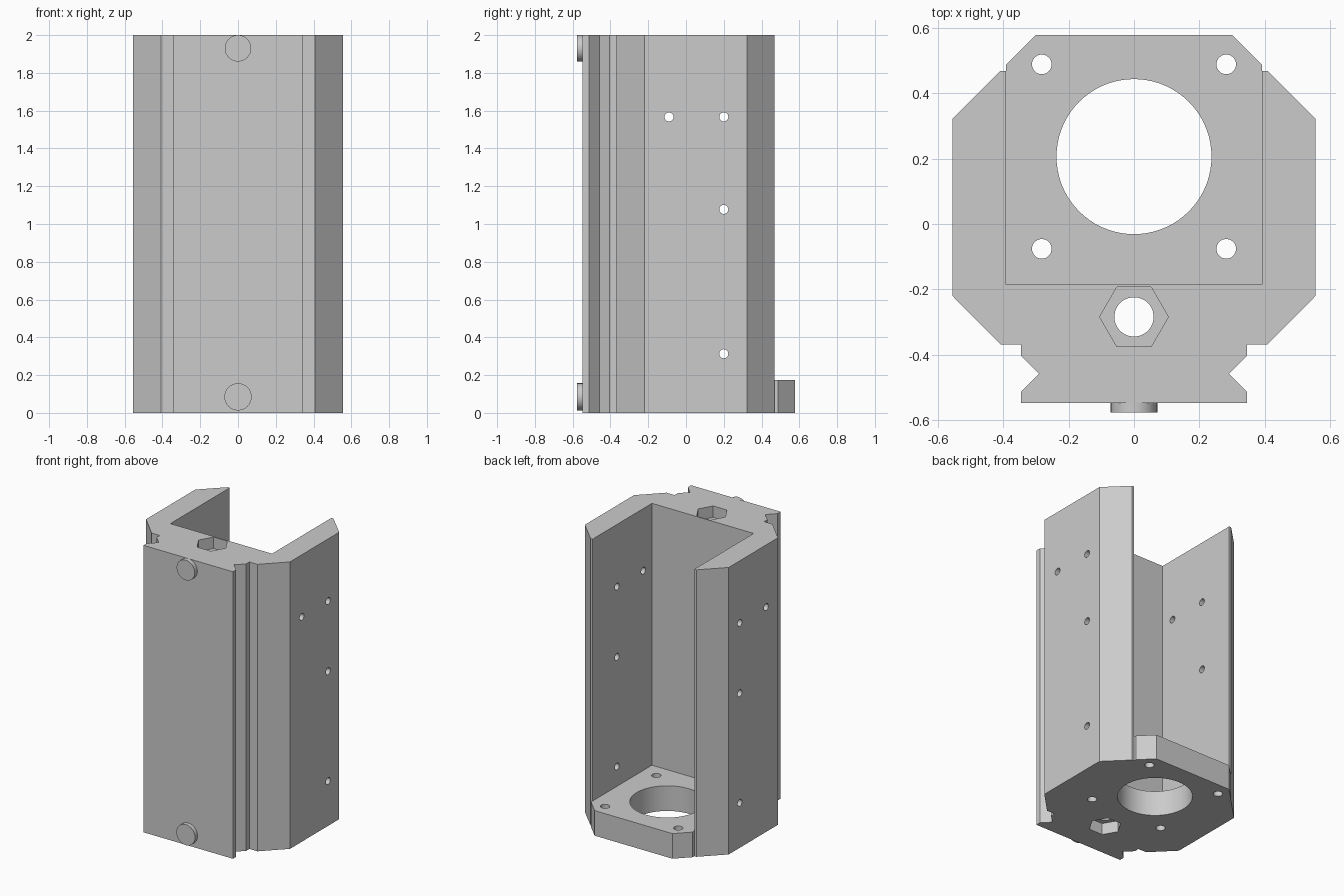
import bpy, bmesh, math
from mathutils import Matrix, Vector

cube = bpy.data.objects.get("Cube")
if cube:
    bpy.data.objects.remove(cube, do_unlink=True)

grey = bpy.data.materials.new("light grey")
grey.use_nodes = True
colour = (0.6, 0.6, 0.6, 1)
grey.diffuse_color = colour
grey.node_tree.nodes["Principled BSDF"].inputs["Base Color"].default_value = colour

HEIGHT, PLATE = 2.0, 0.175
INNER, REAR = 0.392, 0.468


def finish(name, bm):
    bmesh.ops.recalc_face_normals(bm, faces=bm.faces)
    mesh = bpy.data.meshes.new(name)
    bm.to_mesh(mesh)
    bm.free()
    mesh.materials.append(grey)
    obj = bpy.data.objects.new(name, mesh)
    bpy.context.collection.objects.link(obj)
    return obj


def extrude_profile(name, half, height):
    """Extrude a half outline (x > 0), mirrored across x = 0."""
    outline = half + [(-x, y) for x, y in reversed(half)]
    bm = bmesh.new()
    face = bm.faces.new([bm.verts.new((x, y, 0)) for x, y in outline])
    top = bmesh.ops.extrude_face_region(bm, geom=[face])["geom"]
    verts = [v for v in top if isinstance(v, bmesh.types.BMVert)]
    bmesh.ops.translate(bm, vec=(0, 0, height), verts=verts)
    return finish(name, bm)


def cylinder(name, centre, radius, depth, axis="Z", sides=48):
    bm = bmesh.new()
    bmesh.ops.create_cone(bm, cap_ends=True, segments=sides, radius1=radius,
                          radius2=radius, depth=depth)
    turn = {"Z": Matrix(), "X": Matrix.Rotation(math.pi / 2, 4, "Y"),
            "Y": Matrix.Rotation(math.pi / 2, 4, "X")}[axis]
    # first corner points along x
    corner = max((v.co for v in bm.verts), key=lambda c: c.x)
    spin = Matrix.Rotation(-math.atan2(corner.y, corner.x), 4, "Z")
    bm.transform(Matrix.Translation(Vector(centre)) @ turn @ spin)
    return finish(name, bm)


def select_only(obj):
    bpy.ops.object.select_all(action="DESELECT")
    obj.select_set(True)
    bpy.context.view_layer.objects.active = obj


def cut(obj, cutters):
    select_only(obj)
    for cutter in cutters:
        mod = obj.modifiers.new("cut", "BOOLEAN")
        mod.operation, mod.solver, mod.object = "DIFFERENCE", "EXACT", cutter
        bpy.ops.object.modifier_apply(modifier=mod.name)
        bpy.data.objects.remove(cutter, do_unlink=True)


def smooth(obj):
    select_only(obj)
    bpy.ops.object.shade_smooth_by_angle(angle=math.radians(30))


# Channel body with dovetail rail on the front
body = extrude_profile("channel_body", [
    (0.345, -0.548), (0.345, -0.513), (0.29, -0.458), (0.345, -0.404),
    (0.345, -0.368), (0.408, -0.368), (0.555, -0.22), (0.555, 0.322),
    (0.408, REAR), (INNER, REAR), (INNER, -0.185)], HEIGHT)

# Rod bore with a hexagonal nut pocket at each end
BORE_Y, POCKET = -0.284, 0.08
cutters = [cylinder("bore_cutter", (0, BORE_Y, HEIGHT / 2), 0.06, HEIGHT + 0.2)]
for z in (0, HEIGHT):
    cutters.append(cylinder("nut_cutter", (0, BORE_Y, z), 0.105, POCKET * 2, sides=6))
# Small screw holes through both side walls
for y, z in ((-0.09, 1.567), (0.2, 1.567), (0.2, 1.077), (0.2, 0.313)):
    cutters.append(cylinder("side_cutter", (0, y, z), 0.024, 1.4, "X", 24))
cut(body, cutters)
smooth(body)

# Motor mounting plate across the bottom of the channel
plate = extrude_profile("mounting_plate", [
    (INNER, -0.185), (INNER, 0.486), (0.3, 0.578)], PLATE)
MOUNT_Y, SPACING = 0.206, 0.282
cutters = [cylinder("centre_cutter", (0, MOUNT_Y, 0), 0.237, 1, sides=72)]
for sx in (-1, 1):
    for sy in (-1, 1):
        cutters.append(cylinder("screw_cutter", (sx * SPACING, MOUNT_Y + sy * SPACING, 0),
                                0.03, 1, sides=32))
cut(plate, cutters)
smooth(plate)

# Round buttons on the front face
for name, z in (("upper_button", 1.93), ("lower_button", 0.085)):
    smooth(cylinder(name, (0, -0.557, z), 0.072 if z < 1 else 0.07, 0.038, "Y"))
